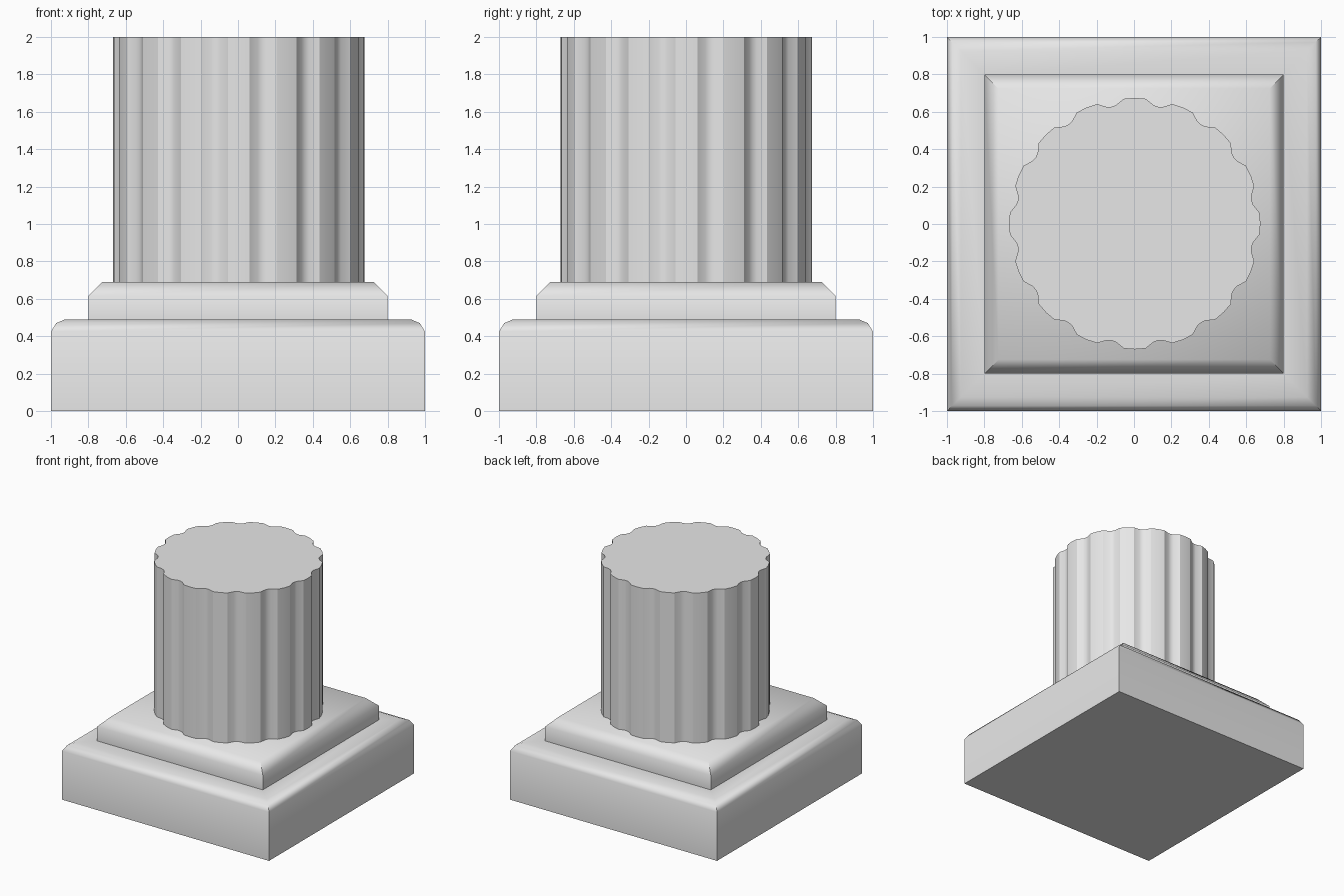
import bpy
import bmesh
import math
from math import radians

cube = bpy.data.objects.get("Cube")
if cube:
    bpy.data.objects.remove(cube, do_unlink=True)

# Single plain stone colour
stone = bpy.data.materials.new("grey stone")
stone.use_nodes = True
colour = (0.8, 0.8, 0.8, 1)
stone.diffuse_color = colour
stone.node_tree.nodes["Principled BSDF"].inputs["Base Color"].default_value = colour


def skin_rings(name, rings, sharp_angle):
    """Join stacked closed rings into a capped solid."""
    bm = bmesh.new()
    loops = [[bm.verts.new(p) for p in ring] for ring in rings]
    count = len(loops[0])
    for low, high in zip(loops, loops[1:]):
        for i in range(count):
            j = (i + 1) % count
            bm.faces.new((low[i], low[j], high[j], high[i]))
    bm.faces.new(loops[0][::-1])
    bm.faces.new(loops[-1])
    mesh = bpy.data.meshes.new(name)
    bm.to_mesh(mesh)
    bm.free()
    mesh.materials.append(stone)
    obj = bpy.data.objects.new(name, mesh)
    bpy.context.collection.objects.link(obj)
    bpy.ops.object.select_all(action='DESELECT')
    obj.select_set(True)
    bpy.context.view_layer.objects.active = obj
    bpy.ops.object.shade_smooth_by_angle(angle=radians(sharp_angle))
    return obj


# Stepped square plinth: rounded lower block, chamfered upper block
profile = [(1, 0), (1, 0.425), (0.972, 0.47), (0.925, 0.49),
           (0.8, 0.49), (0.8, 0.615), (0.725, 0.69)]
corners = [(-1, -1), (1, -1), (1, 1), (-1, 1)]
skin_rings("plinth", [[(h * x, h * y, z) for x, y in corners] for h, z in profile], 50)

# Fluted shaft: broad ribs alternating with shallow grooves
FLUTES = 16
rib_and_groove = [(-5, 0.67), (0, 0.672), (5, 0.67),
                  (9.1, 0.641), (11.25, 0.637), (13.4, 0.641)]
outline = []
for k in range(FLUTES):
    for offset, radius in rib_and_groove:
        a = radians(k * 360 / FLUTES + offset)
        outline.append((0.004 + radius * math.cos(a), 0.002 + radius * math.sin(a)))
skin_rings("fluted_shaft", [[(x, y, z) for x, y in outline] for z in (0.69, 2)], 30)
